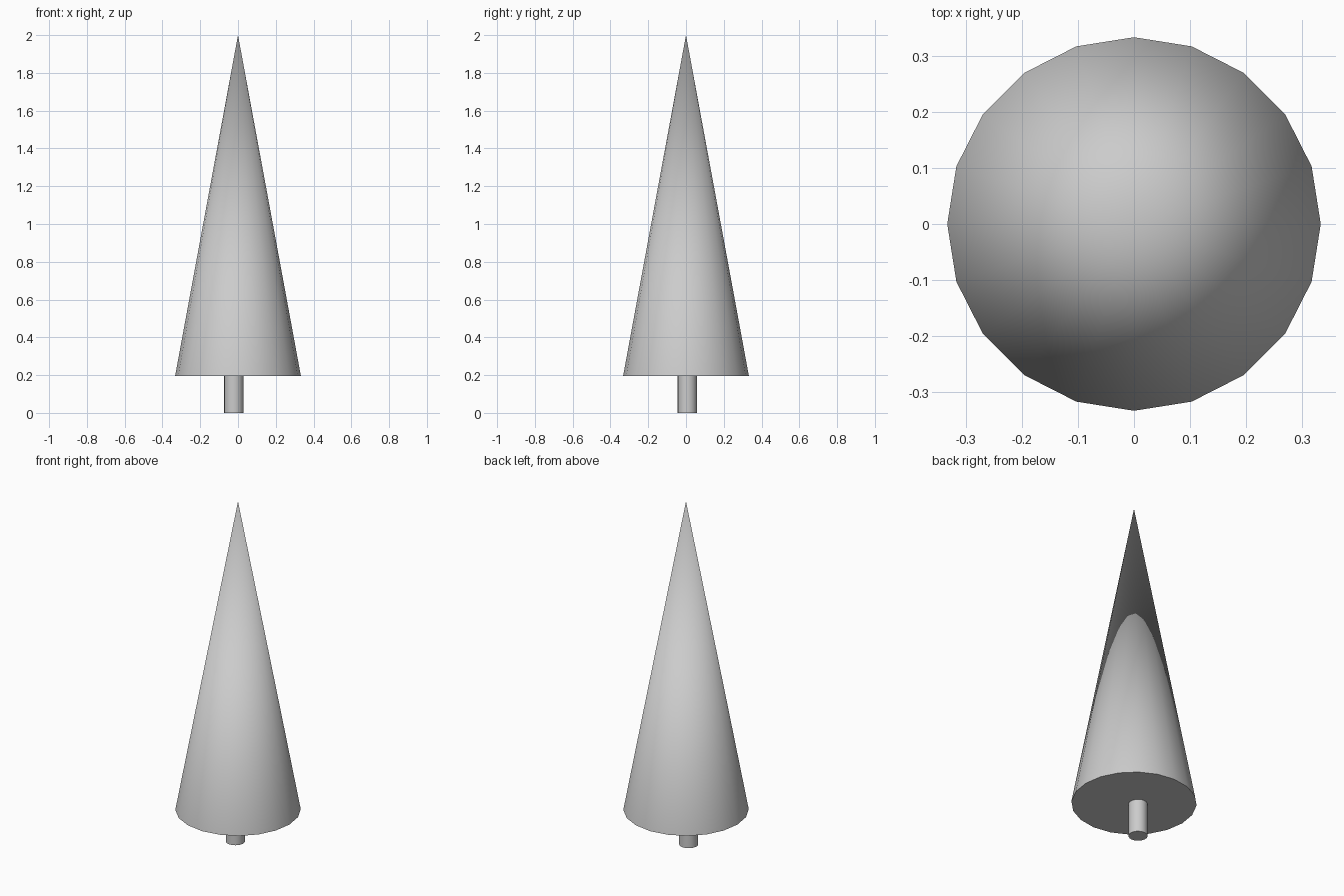
import bpy
import math

if "Cube" in bpy.data.objects:
    bpy.data.objects.remove(bpy.data.objects["Cube"])

SIDES = 20


def finish(name):
    obj = bpy.context.object
    obj.name = name
    bpy.ops.object.shade_smooth_by_angle(angle=math.radians(40))
    return obj


# Foliage: tall closed cone
BASE_Z, TOP_Z = 0.195, 2.0
bpy.ops.mesh.primitive_cone_add(
    vertices=SIDES, radius1=0.333, radius2=0, depth=TOP_Z - BASE_Z,
    location=(0, 0, (TOP_Z + BASE_Z) / 2))
finish("foliage")

# Trunk: short cylinder, slightly off centre, reaching just into the foliage
TRUNK_H = 0.2
bpy.ops.mesh.primitive_cylinder_add(
    vertices=SIDES, radius=0.051, depth=TRUNK_H,
    location=(-0.022, 0.007, TRUNK_H / 2))
finish("trunk")
